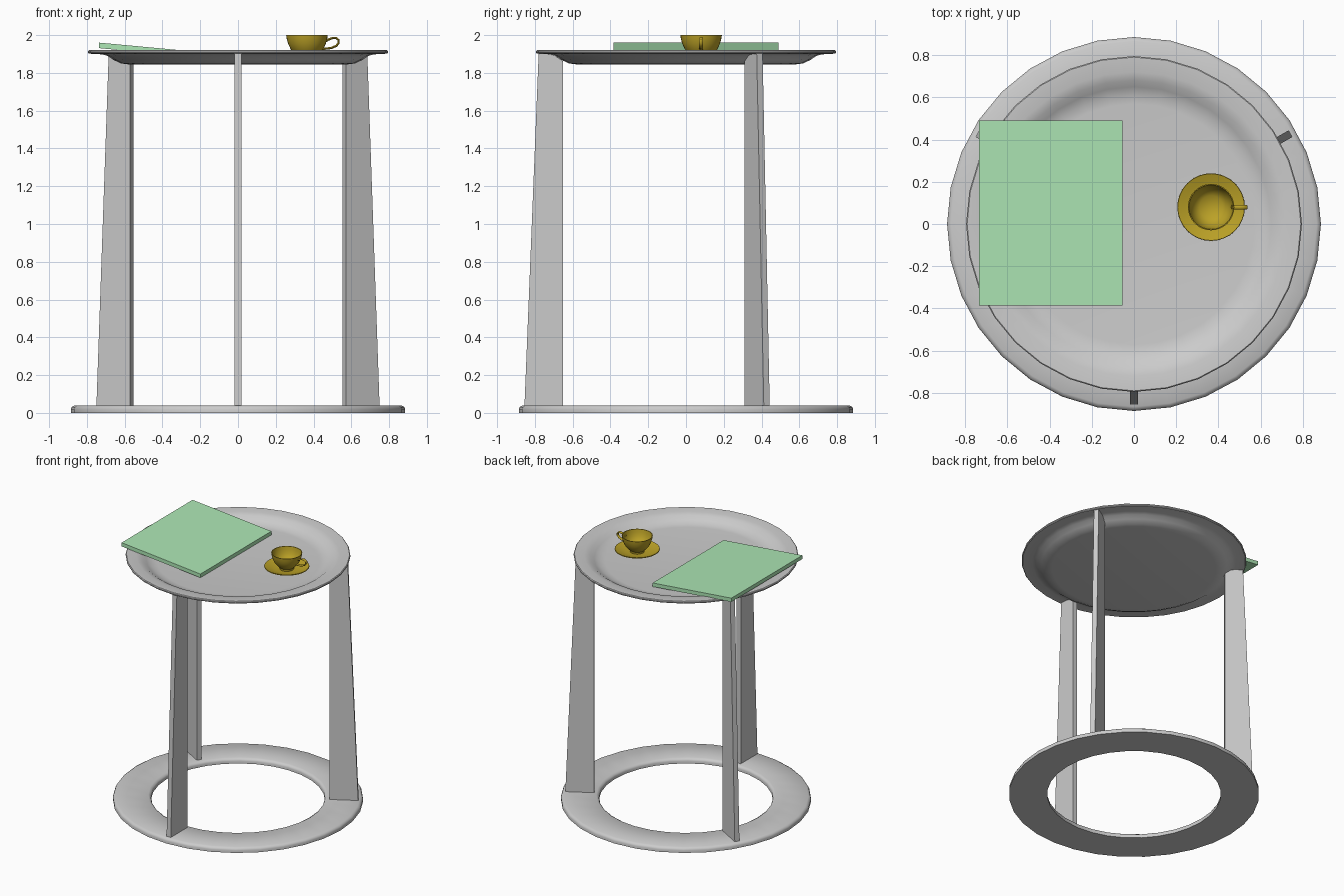
import bpy, bmesh, math
from mathutils import Matrix, Vector

if "Cube" in bpy.data.objects:
    bpy.data.objects.remove(bpy.data.objects["Cube"])

def material(name, rgb):
    m = bpy.data.materials.new(name)
    m.diffuse_color = (*rgb, 1)
    m.use_nodes = True
    m.node_tree.nodes["Principled BSDF"].inputs["Base Color"].default_value = m.diffuse_color
    return m

def finish(name, bm, mat=None, smooth=None):
    bmesh.ops.recalc_face_normals(bm, faces=bm.faces)
    me = bpy.data.meshes.new(name)
    bm.to_mesh(me)
    bm.free()
    ob = bpy.data.objects.new(name, me)
    bpy.context.collection.objects.link(ob)
    if mat:
        me.materials.append(mat)
    if smooth:
        bpy.ops.object.select_all(action='DESELECT')
        ob.select_set(True)
        bpy.context.view_layer.objects.active = ob
        bpy.ops.object.shade_smooth_by_angle(angle=math.radians(smooth))
    return ob

def lathe(name, profile, seg=32, centre=(0, 0), closed=False, mat=None):
    """Revolve (r, z) points about a vertical axis; r = 0 becomes a pole."""
    bm = bmesh.new()
    rings = []
    for r, z in profile:
        n = seg if r > 0 else 1
        rings.append([bm.verts.new((centre[0] + r * math.cos(2 * math.pi * i / seg),
                                    centre[1] + r * math.sin(2 * math.pi * i / seg), z))
                      for i in range(n)])
    pairs = list(zip(rings, rings[1:])) + ([(rings[-1], rings[0])] if closed else [])
    for a, b in pairs:
        for i in range(seg):
            j = (i + 1) % seg
            quad = [a[i % len(a)], a[j % len(a)], b[j % len(b)], b[i % len(b)]]
            bm.faces.new(list(dict.fromkeys(quad)))
    return finish(name, bm, mat, 40)

def slab(name, outline, thickness, matrix, mat=None):
    """Extrude an (x, z) outline along y, centred, then place it."""
    bm = bmesh.new()
    f = bm.faces.new([bm.verts.new((x, -thickness / 2, z)) for x, z in outline])
    new = bmesh.ops.extrude_face_region(bm, geom=[f])['geom']
    bmesh.ops.translate(bm, vec=(0, thickness, 0),
                        verts=[v for v in new if isinstance(v, bmesh.types.BMVert)])
    bm.transform(matrix)
    return finish(name, bm, mat)

brown = material("brown", (0.50, 0.36, 0.02))
green = material("green", (0.42, 0.80, 0.46))

# Base ring with rounded upper edges
lathe("base_ring", [(0.615, 0), (0.885, 0), (0.885, 0.02), (0.88, 0.031), (0.865, 0.04),
                    (0.635, 0.04), (0.62, 0.031), (0.615, 0.02)], closed=True)

# Three tapering blade legs
leg = [(0.65, 0.04), (0.855, 0.04), (0.78, 1.902), (0.70, 1.897), (0.65, 1.86)]
for i, deg in enumerate((-90, 30, 150)):
    slab(f"leg_{i + 1}", leg, 0.036, Matrix.Rotation(math.radians(deg), 4, 'Z'))

# Dished tray top
lathe("tray_top", [(0, 1.845), (0.58, 1.845), (0.62, 1.85), (0.66, 1.869), (0.69, 1.89),
                   (0.72, 1.898), (0.79, 1.902), (0.795, 1.907), (0.795, 1.915), (0.79, 1.92),
                   (0.72, 1.917), (0.68, 1.907), (0.65, 1.886), (0.61, 1.869), (0.57, 1.865),
                   (0, 1.865)])

# Book leaning on the tray rim
slab("book", [(-0.735, 1.931), (-0.055, 1.868), (-0.055, 1.897), (-0.735, 1.96)], 0.875,
     Matrix.Translation((0, 0.0525, 0)), green)

# Saucer and cup
spot = (0.365, 0.08)
lathe("saucer", [(0, 1.866), (0.085, 1.866), (0.13, 1.88), (0.16, 1.893), (0.158, 1.898),
                 (0.125, 1.887), (0.08, 1.875), (0, 1.875)], centre=spot, mat=brown)
lathe("cup", [(0, 1.875), (0.05, 1.875), (0.052, 1.89), (0.068, 1.904), (0.086, 1.925),
              (0.1, 1.955), (0.107, 1.98), (0.11, 2.0), (0.105, 2.0), (0.101, 1.978),
              (0.093, 1.95), (0.078, 1.925), (0.055, 1.905), (0, 1.897)],
      centre=spot, mat=brown)

# Cup handle: elliptical tube swept along a bezier-like path
path = [(0.098, 1.967), (0.115, 1.977), (0.135, 1.984), (0.155, 1.984), (0.168, 1.974),
        (0.168, 1.958), (0.155, 1.943), (0.13, 1.932), (0.105, 1.929), (0.082, 1.927)]
bm = bmesh.new()
rings = []
for k, (x, z) in enumerate(path):
    a, b = path[max(k - 1, 0)], path[min(k + 1, len(path) - 1)]
    t = Vector((b[0] - a[0], 0, b[1] - a[1])).normalized()
    n = Vector((-t.z, 0, t.x))
    c = Vector((spot[0] + x, spot[1], z))
    rings.append([bm.verts.new(c + n * 0.006 * math.cos(q) + Vector((0, 0.011 * math.sin(q), 0)))
                  for q in [math.tau * i / 8 for i in range(8)]])
for a, b in zip(rings, rings[1:]):
    for i in range(8):
        bm.faces.new((a[i], a[(i + 1) % 8], b[(i + 1) % 8], b[i]))
bm.faces.new(rings[0])
bm.faces.new(rings[-1])
finish("cup_handle", bm, brown, 50)
